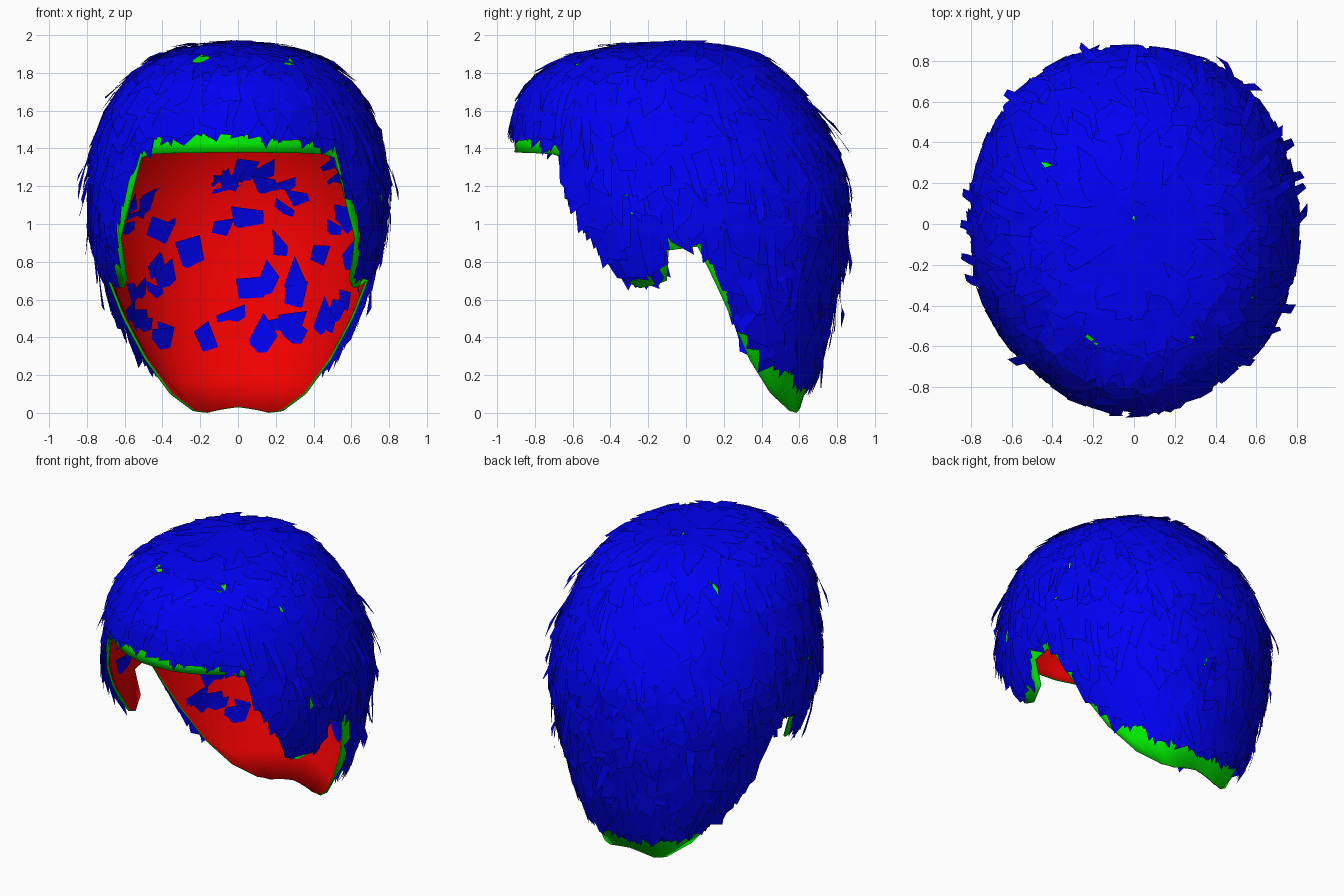
import bpy, bmesh, random
from math import sin, cos, pi, radians
from mathutils import Vector

if "Cube" in bpy.data.objects:
    bpy.data.objects.remove(bpy.data.objects["Cube"])

random.seed(4)

# Scalp sections: z, half width, front y, back y
SECTIONS = [
    (0.00, .24, .46, .60), (0.10, .37, .15, .62), (0.28, .50, -.20, .69),
    (0.40, .57, -.35, .73), (0.60, .66, -.55, .77), (0.80, .72, -.74, .81),
    (1.00, .76, -.82, .83), (1.20, .77, -.88, .83), (1.40, .74, -.91, .77),
    (1.60, .67, -.88, .65), (1.75, .57, -.80, .53), (1.85, .44, -.64, .41),
    (1.90, .31, -.46, .29), (1.93, .17, -.24, .18), (1.95, 0, .03, .03)]
TOP = SECTIONS[-1][0]

# Hairline: degrees from the front, height (fringe, temple, sideburn, ear, nape)
HAIRLINE = [(0, 1.38), (30, 1.375), (40, 1.37), (46, 1.35), (48, 1.10), (55, .92),
            (58, .70), (64, .66), (73, .68), (78, .70), (83, .86), (92, .88), (95, .68),
            (97, .50), (100, .28), (104, .10), (110, .01), (140, .0), (180, .03)]
# Lowest reach of the hair strands
HAIR_END = [(0, 1.47), (36, 1.44), (47, 1.37), (50, 1.15), (56, .97), (61, .80),
            (64, .70), (76, .69), (81, .88), (94, .91), (98, .76), (101, .55), (104, .38),
            (115, .26), (140, .16), (180, .12)]


def interp(table, x):
    """Linear lookup in a sorted table, returning all value columns."""
    x = max(table[0][0], min(table[-1][0], x))
    for a, b in zip(table, table[1:]):
        if x <= b[0]:
            f = (x - a[0]) / (b[0] - a[0])
            return [p + (q - p) * f for p, q in zip(a[1:], b[1:])]


def spow(v, e):
    return abs(v) ** e * (1 if v >= 0 else -1)


def surf(phi, z):
    """Point of the scalp at angle phi (0 = front) and height z."""
    w, yf, yb = interp(SECTIONS, z)
    e = .9 + .1 * max(0, min(1, (z - 1) / .4))
    taper = 1 - .1 * max(0, cos(phi)) ** 2 * max(0, min(1, (z - 1.1) / .25))
    return Vector((w * taper * spow(sin(phi), e),
                   (yf + yb) / 2 - (yb - yf) / 2 * spow(cos(phi), e), z))


def fold(phi):
    d = abs(phi * 180 / pi) % 360
    return min(d, 360 - d)


def height(phi, t):
    """Height along a meridian, t = 0 crown to 1 hairline."""
    return TOP - (TOP - interp(HAIRLINE, fold(phi))[0]) * (1 - cos(t * pi / 2))


def material(name, color):
    m = bpy.data.materials.new(name)
    m.diffuse_color = (*color, 1)
    m.use_nodes = True
    m.node_tree.nodes["Principled BSDF"].inputs["Base Color"].default_value = m.diffuse_color
    return m


def make_object(name, bm, mats):
    me = bpy.data.meshes.new(name)
    bm.to_mesh(me)
    bm.free()
    ob = bpy.data.objects.new(name, me)
    bpy.context.collection.objects.link(ob)
    for m in mats:
        me.materials.append(m)
    return ob


green = material("cap_outside", (0, .9, 0))
red = material("cap_lining", (.9, 0, 0))
blue = material("hair", (0, 0, .9))

# Cap: meridian grid from crown to hairline
half = sorted(set([d for d, _ in HAIRLINE] + [10, 20, 120, 130, 150, 160, 170]))
angles = [radians(d) for d in half] + [radians(360 - d) for d in half[-2:0:-1]]
ROWS = 18
bm = bmesh.new()
cols = [[bm.verts.new(surf(p, height(p, r / ROWS))) for r in range(ROWS + 1)]
        for p in angles]
for i, a in enumerate(cols):
    b = cols[(i + 1) % len(cols)]
    for r in range(ROWS):
        bm.faces.new((a[r + 1], b[r + 1], b[r], a[r])).smooth = True
bmesh.ops.remove_doubles(bm, verts=bm.verts, dist=.0005)
cap = make_object("wig_cap", bm, [green, red])
shell = cap.modifiers.new("lining", 'SOLIDIFY')
shell.thickness = .012
shell.offset = -1
shell.material_offset = 1

# Hair: overlapping strips that flow from the crown and lift at the tips
bm = bmesh.new()
STEPS = 3
made = 0
while made < 1700:
    phi, t0 = random.uniform(-pi, pi), random.uniform(.01, 1)
    h = .01
    p = surf(phi, height(phi, t0))
    dt = (surf(phi, height(phi, t0 + h)) - p) / h
    dp = (surf(phi + h, p.z) - p) / h
    area = dp.cross(dt).length
    if random.random() > area / 1.6 + (.2 if p.z > 1.9 else .02) or dt.length < .05:
        continue
    length = random.uniform(.2, .36)
    t1 = t0 + length / dt.length
    end = interp(HAIR_END, fold(phi))[0] + random.uniform(-.02, .05)
    if height(phi, t0) < end + .05:
        continue
    while t1 > t0 and height(phi, min(t1, 1)) < end:
        t1 -= .01
    t1 = min(t1, 1)
    t0 = max(.01, t1 - length / dt.length)
    skew = random.uniform(-.45, .45) * length / max(.3, dp.length)
    if 42 < fold(phi) < 110:
        skew *= .3
    width = random.uniform(.08, .17)
    pierce = random.random() < .13 and p.z < 1.4
    root = random.uniform(-.045, -.025) if pierce else random.uniform(.003, .025)
    # a few narrow strands stick out as spikes
    tip = random.uniform(.015, .05)
    if random.random() < .04 and .4 < p.z < 1.8 and fold(phi) > 45:
        tip, width = .085, .06
    path = []
    for k in range(STEPS + 1):
        f = k / STEPS
        path.append((phi + skew * f, height(phi, t0 + (t1 - t0) * f), f))
    pts = [surf(a, z) for a, z, _ in path]
    rows = []
    for k, (a, z, f) in enumerate(path):
        flow = pts[min(k + 1, STEPS)] - pts[max(k - 1, 0)]
        around = surf(a + .02, z) - surf(a - .02, z)
        down = surf(a, z - .01) - surf(a, z + .01)
        n = down.cross(around).normalized()
        side = n.cross(flow).normalized() * width * (.5 - .16 * f)
        c = pts[k] + n * (root + (tip - root) * f)
        jag = flow.normalized() * random.uniform(-.05, .05) if k in (0, STEPS) else Vector()
        rows.append((bm.verts.new(c - side + jag), bm.verts.new(c + side - jag)))
    for (a, b), (c, d) in zip(rows, rows[1:]):
        bm.faces.new((a, c, d, b))
    made += 1
make_object("hair_strands", bm, [blue])
